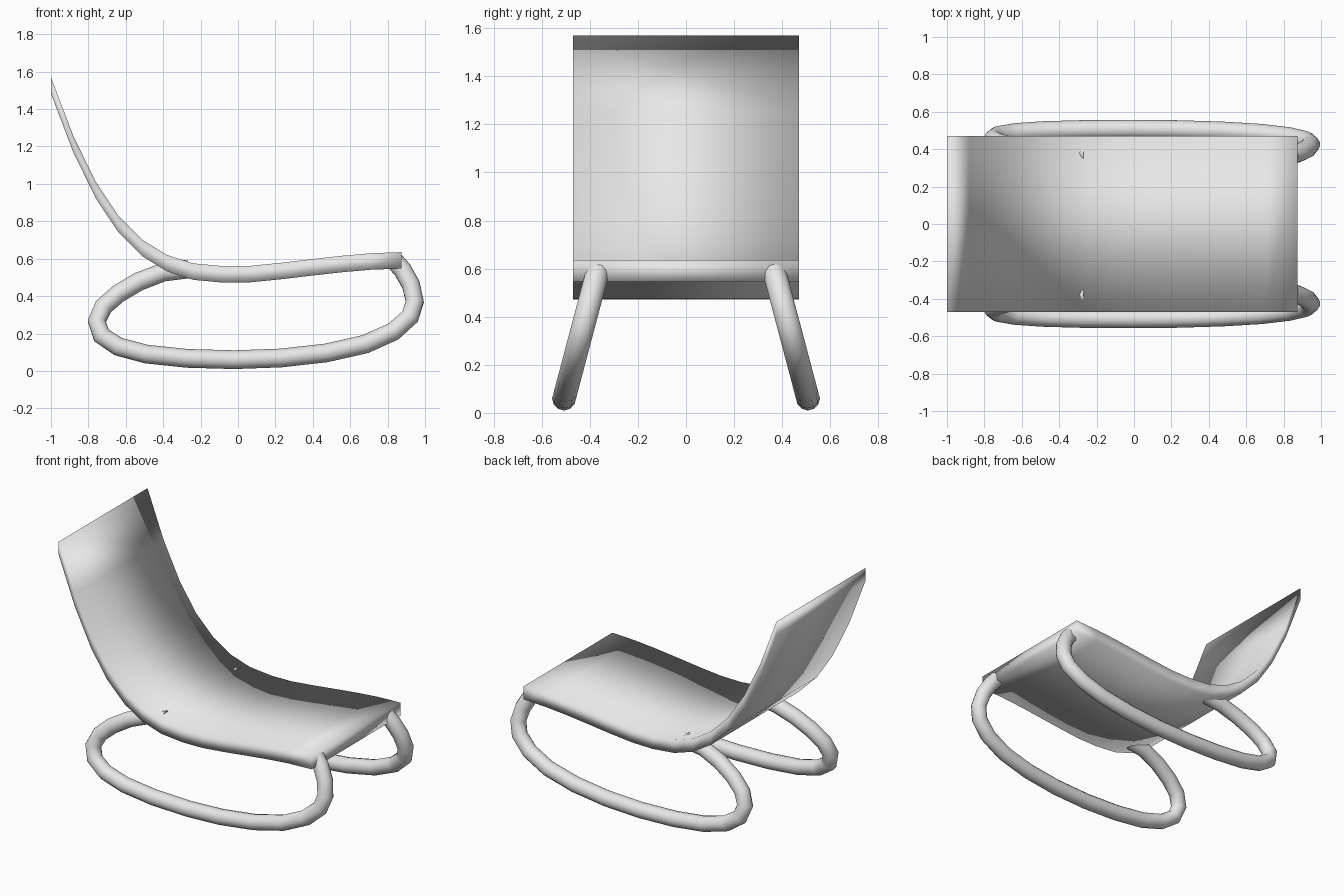
import bpy, bmesh

if "Cube" in bpy.data.objects:
    bpy.data.objects.remove(bpy.data.objects["Cube"])

mat = bpy.data.materials.new("light grey")
mat.diffuse_color = (0.8, 0.8, 0.8, 1)
mat.use_nodes = True
mat.node_tree.nodes["Principled BSDF"].inputs["Base Color"].default_value = mat.diffuse_color


def finish(name, bm):
    bmesh.ops.recalc_face_normals(bm, faces=bm.faces[:])
    for f in bm.faces:
        f.smooth = True
    me = bpy.data.meshes.new(name)
    bm.to_mesh(me)
    bm.free()
    me.materials.append(mat)
    ob = bpy.data.objects.new(name, me)
    bpy.context.collection.objects.link(ob)
    return ob


# Seat: one curved sheet, swept across the width, with a constant vertical depth
HALF, DEPTH = 0.47, 0.088
top_line = [(-1, 1.57), (-0.88, 1.255), (-0.76, 1.01), (-0.64, 0.83), (-0.51, 0.70),
            (-0.38, 0.62), (-0.24, 0.575), (-0.08, 0.56), (0.07, 0.562), (0.23, 0.578),
            (0.39, 0.597), (0.55, 0.615), (0.71, 0.629), (0.875, 0.635)]
bm = bmesh.new()
rings = [[bm.verts.new((x, y, z - d)) for y, d in
          ((-HALF, 0), (HALF, 0), (HALF, DEPTH), (-HALF, DEPTH))] for x, z in top_line]
for a, b in zip(rings, rings[1:]):
    for i in range(4):
        j = (i + 1) % 4
        bm.faces.new((a[i], a[j], b[j], b[i]))
bm.faces.new(rings[0])
bm.faces.new(rings[-1])
finish("seat", bm)

# Rockers: bent tubes lying in planes that splay outwards towards the floor
path = [(-0.265, 0.545), (-0.40, 0.528), (-0.53, 0.478), (-0.64, 0.413), (-0.72, 0.343),
        (-0.755, 0.265), (-0.73, 0.19), (-0.64, 0.13), (-0.49, 0.09), (-0.27, 0.067),
        (-0.02, 0.06), (0.23, 0.069), (0.47, 0.096), (0.68, 0.143), (0.83, 0.21),
        (0.92, 0.29), (0.945, 0.37), (0.925, 0.46), (0.88, 0.54), (0.84, 0.585)]
for side, name in ((-1, "front_rocker"), (1, "back_rocker")):
    cu = bpy.data.curves.new(name, 'CURVE')
    cu.dimensions = '3D'
    cu.bevel_depth = 0.05
    cu.bevel_resolution = 4
    cu.use_fill_caps = True
    sp = cu.splines.new('POLY')
    sp.points.add(len(path) - 1)
    for p, (x, z) in zip(sp.points, path):
        p.co = (x, side * (0.523 - 0.265 * z), z, 1)
    sp.use_smooth = True
    cu.materials.append(mat)
    ob = bpy.data.objects.new(name, cu)
    bpy.context.collection.objects.link(ob)
